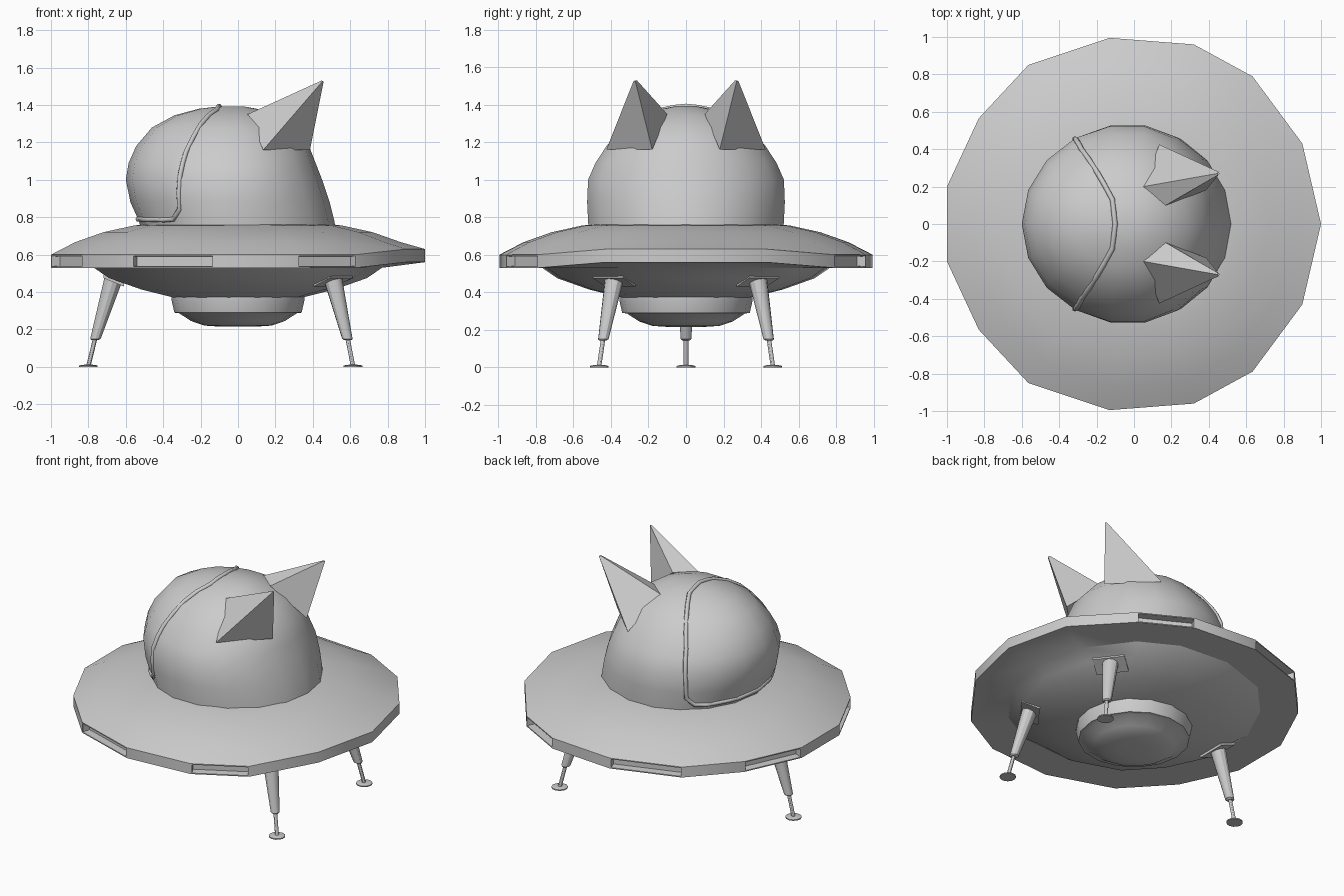
import bpy, bmesh, math
from mathutils import Vector
from mathutils.bvhtree import BVHTree

if "Cube" in bpy.data.objects:
    bpy.data.objects.remove(bpy.data.objects["Cube"])


def finish(name, bm, smooth=30):
    bmesh.ops.recalc_face_normals(bm, faces=bm.faces[:])
    me = bpy.data.meshes.new(name)
    bm.to_mesh(me)
    ob = bpy.data.objects.new(name, me)
    bpy.context.collection.objects.link(ob)
    if smooth:
        bpy.ops.object.select_all(action='DESELECT')
        ob.select_set(True)
        bpy.context.view_layer.objects.active = ob
        bpy.ops.object.shade_smooth_by_angle(angle=math.radians(smooth))
    return ob


def loft(rings, cap_start=True, cap_end=True):
    """Bridge rings of points; returns the bmesh and the face rows."""
    bm = bmesh.new()
    vs = [[bm.verts.new(p) for p in r] for r in rings]
    rows = []
    for a, b in zip(vs, vs[1:]):
        n = len(a)
        rows.append([bm.faces.new((a[i], a[(i + 1) % n], b[(i + 1) % n], b[i])) for i in range(n)])
    if cap_start:
        bm.faces.new(vs[0])
    if cap_end:
        bm.faces.new(vs[-1])
    return bm, rows


# saucer outline: slightly irregular 15-gon, mirrored across y
half = [(.9, .43), (.634, .789), (.32, .96), (-.13, .995), (-.565, .85), (-.83, .565), (-1, .2)]
outline = [(1, 0)] + half + [(x, -y) for x, y in reversed(half)]


def saucer_ring(s, z, lift=0):
    return [(x * s, y * s, z + lift * min(1, max(0, (x - .63) / .27))) for x, y in outline]


# saucer: upper shell, rim, flat underside and bowl
rings = [saucer_ring(.48, .765), saucer_ring(.56, .755), saucer_ring(.72, .72), saucer_ring(.87, .667),
         saucer_ring(1, .6, .03), saucer_ring(1, .53, .03), saucer_ring(.77, .53), saucer_ring(.69, .475),
         saucer_ring(.52, .415), saucer_ring(.3, .36)]
bm, rows = loft(rings)
windows = [rows[4][i] for i in (2, 4, 6, 8, 10, 12)]
bmesh.ops.recalc_face_normals(bm, faces=bm.faces[:])
bmesh.ops.inset_individual(bm, faces=windows, thickness=.01)
bmesh.ops.inset_individual(bm, faces=windows, thickness=.004, depth=-.05)
finish("saucer", bm)


def circle(r, z, n=16):
    return [(r * math.cos(2 * math.pi * i / n), r * math.sin(2 * math.pi * i / n), z) for i in range(n)]


# belly thruster
prof = [(.355, .38), (.355, .355), (.34, .29), (.315, .287), (.25, .245), (.18, .221), (.09, .215)]
bm, _ = loft([circle(r, z) for r, z in prof])
finish("belly_thruster", bm, 35)

# cockpit dome: height, left extent, right extent, side extent
CX = -.03
levels = [(.70, .51, .53, .525), (.78, .53, .515, .53), (.88, .575, .49, .535), (1.0, .6, .45, .53),
          (1.09, .585, .415, .49), (1.18, .545, .38, .43), (1.28, .46, .29, .34), (1.345, .34, .19, .23),
          (1.38, .21, .1, .12), (1.393, .1, .03, .05)]
rings = []
for z, left, right, side in levels:
    ring = []
    for i in range(18):
        c, s = math.cos(math.pi * i / 9), math.sin(math.pi * i / 9)
        ring.append((CX + c * ((right - CX) if c > 0 else (left + CX)), s * side, z))
    rings.append(ring)
bm, _ = loft(rings, cap_start=False)
tree = BVHTree.FromBMesh(bm)
finish("cockpit_dome", bm, 40)

# visor frame: loop projected onto the dome
path = [(-.1, 0, 1.39), (-.115, .13, 1.37), (-.2, .28, 1.29), (-.28, .4, 1.15), (-.31, .45, 1.02),
        (-.325, .46, .84), (-.36, .42, .785), (-.46, .32, .778), (-.53, .17, .778), (-.56, 0, .778)]
path += [(x, -y, z) for x, y, z in path[-2:0:-1]]
cu = bpy.data.curves.new("visor_frame", 'CURVE')
cu.dimensions = '3D'
cu.bevel_depth = .014
cu.bevel_resolution = 1
sp = cu.splines.new('POLY')
pts = []
for a, b in zip(path, path[1:] + path[:1]):
    for t in (0, .5):
        pts.append(tree.find_nearest(Vector(a).lerp(Vector(b), t))[0])
sp.points.add(len(pts) - 1)
for p, co in zip(sp.points, pts):
    p.co = (*co, 1)
sp.use_cyclic_u = True
bpy.context.collection.objects.link(bpy.data.objects.new("visor_frame", cu))

# ears: four-sided leaning spikes
for side, label in ((1, "back"), (-1, "front")):
    base = [(.05, .2, 1.35), (.17, .1, 1.35), (.385, .18, 1.16), (.135, .425, 1.16)]
    tip = [(.445, .27, 1.53), (.45, .262, 1.53), (.458, .27, 1.525), (.45, .28, 1.525)]
    bm, _ = loft([[(x, y * side, z) for x, y, z in r] for r in (base, tip)])
    finish(label + "_ear", bm, 0)

# landing legs: tapered strut, thin rod, foot and mounting plate
strut = [(.655, .5, .053), (.668, .46, .05), (.762, .15, .028), (.766, .143, .02), (.766, .143, .012),
         (.798, .012, .012), (.8, .011, .035), (.8, .007, .05), (.8, 0, .05)]
for name, ang, shift in (("left_leg", math.pi, 0), ("back_leg", math.radians(37), -.03),
                         ("front_leg", math.radians(-37), -.03)):
    ca, sa = math.cos(ang), math.sin(ang)

    def place(d, t, z):
        return ((d + shift) * ca - t * sa, (d + shift) * sa + t * ca, z)
    rings = [[place(d + r * math.cos(k * math.pi / 6), r * math.sin(k * math.pi / 6), z) for k in range(12)]
             for d, z, r in strut]
    bm, _ = loft(rings)
    finish(name, bm)
    plate = [[place(d, t, z + dz) for d, t, z in
              ((.61, -.1, .43), (.72, -.1, .475), (.72, .1, .475), (.61, .1, .43))] for dz in (0, .03)]
    bm, _ = loft(plate)
    finish(name + "_mount", bm, 0)
